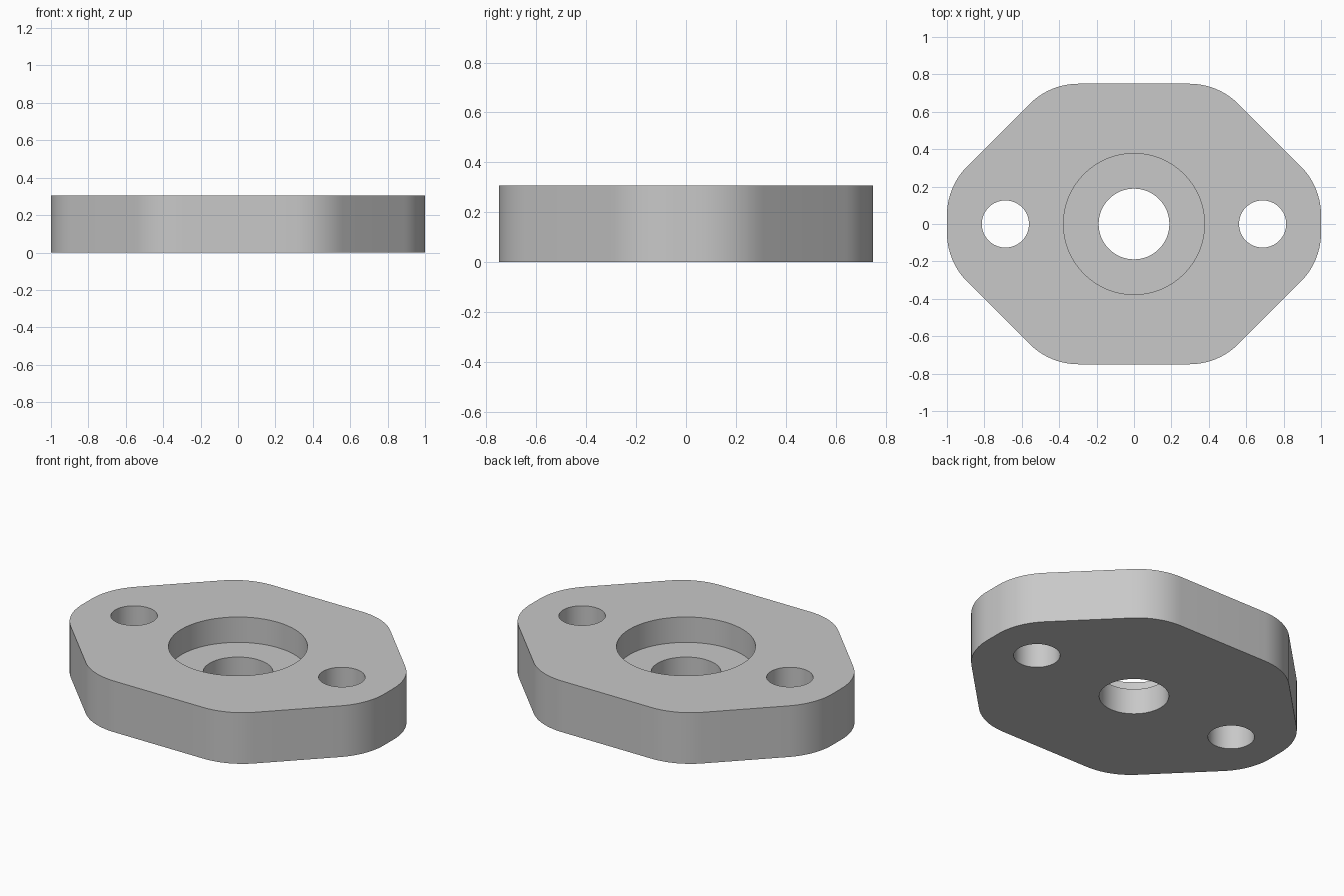
import bpy, bmesh
from math import cos, sin, pi, tan

HEIGHT = 0.306
BORE_FLOOR = 0.154
CORNER_RADIUS = 0.37

default_cube = bpy.data.objects.get("Cube")
if default_cube:
    bpy.data.objects.remove(default_cube, do_unlink=True)

grey = bpy.data.materials.new("light grey")
grey.use_nodes = True
colour = (0.58, 0.58, 0.58, 1)
grey.diffuse_color = colour
grey.node_tree.nodes["Principled BSDF"].inputs["Base Color"].default_value = colour


def prism(name, outline, bottom, top):
    """Extrude a closed 2D outline between two heights."""
    bm = bmesh.new()
    face = bm.faces.new([bm.verts.new((x, y, bottom)) for x, y in outline])
    result = bmesh.ops.extrude_face_region(bm, geom=[face])
    verts = [v for v in result["geom"] if isinstance(v, bmesh.types.BMVert)]
    bmesh.ops.translate(bm, verts=verts, vec=(0, 0, top - bottom))
    bmesh.ops.recalc_face_normals(bm, faces=bm.faces[:])
    mesh = bpy.data.meshes.new(name)
    bm.to_mesh(mesh)
    bm.free()
    mesh.materials.append(grey)
    obj = bpy.data.objects.new(name, mesh)
    bpy.context.collection.objects.link(obj)
    return obj


def circle(x, radius, sides=64):
    return [(x + radius * cos(2 * pi * i / sides), radius * sin(2 * pi * i / sides))
            for i in range(sides)]


def arc(cx, cy, start, steps=10):
    """An eighth turn that rounds one corner."""
    return [(cx + CORNER_RADIUS * cos(start + pi / 4 * i / steps),
             cy + CORNER_RADIUS * sin(start + pi / 4 * i / steps))
            for i in range(steps + 1)]


# Outline: rounded corners of one quarter, mirrored around the plate
tangent = CORNER_RADIUS * tan(pi / 8)
quarter = (arc(1 - CORNER_RADIUS, 0.2 - tangent, 0)
           + arc(0.45 - tangent, 0.75 - CORNER_RADIUS, pi / 4))
half = quarter + [(-x, y) for x, y in reversed(quarter)]
outline = half + [(-x, -y) for x, y in half]
plate = prism("flange_plate", outline, 0, HEIGHT)

# Cutters: stepped centre bore and two bolt holes
cutters = [
    prism("counterbore_cutter", circle(0, 0.377), BORE_FLOOR, HEIGHT + 0.1),
    prism("centre_hole_cutter", circle(0, 0.189), -0.1, HEIGHT + 0.2),
    prism("left_bolt_hole_cutter", circle(0.6875, 0.126), -0.1, HEIGHT + 0.1),
    prism("right_bolt_hole_cutter", circle(-0.6875, 0.126), -0.1, HEIGHT + 0.1),
]
bpy.ops.object.select_all(action="DESELECT")
plate.select_set(True)
bpy.context.view_layer.objects.active = plate
for cutter in cutters:
    cut = plate.modifiers.new(cutter.name, "BOOLEAN")
    cut.operation = "DIFFERENCE"
    cut.solver = "EXACT"
    cut.object = cutter
    bpy.ops.object.modifier_apply(modifier=cut.name)
    bpy.data.objects.remove(cutter, do_unlink=True)

bpy.ops.object.shade_smooth_by_angle()
